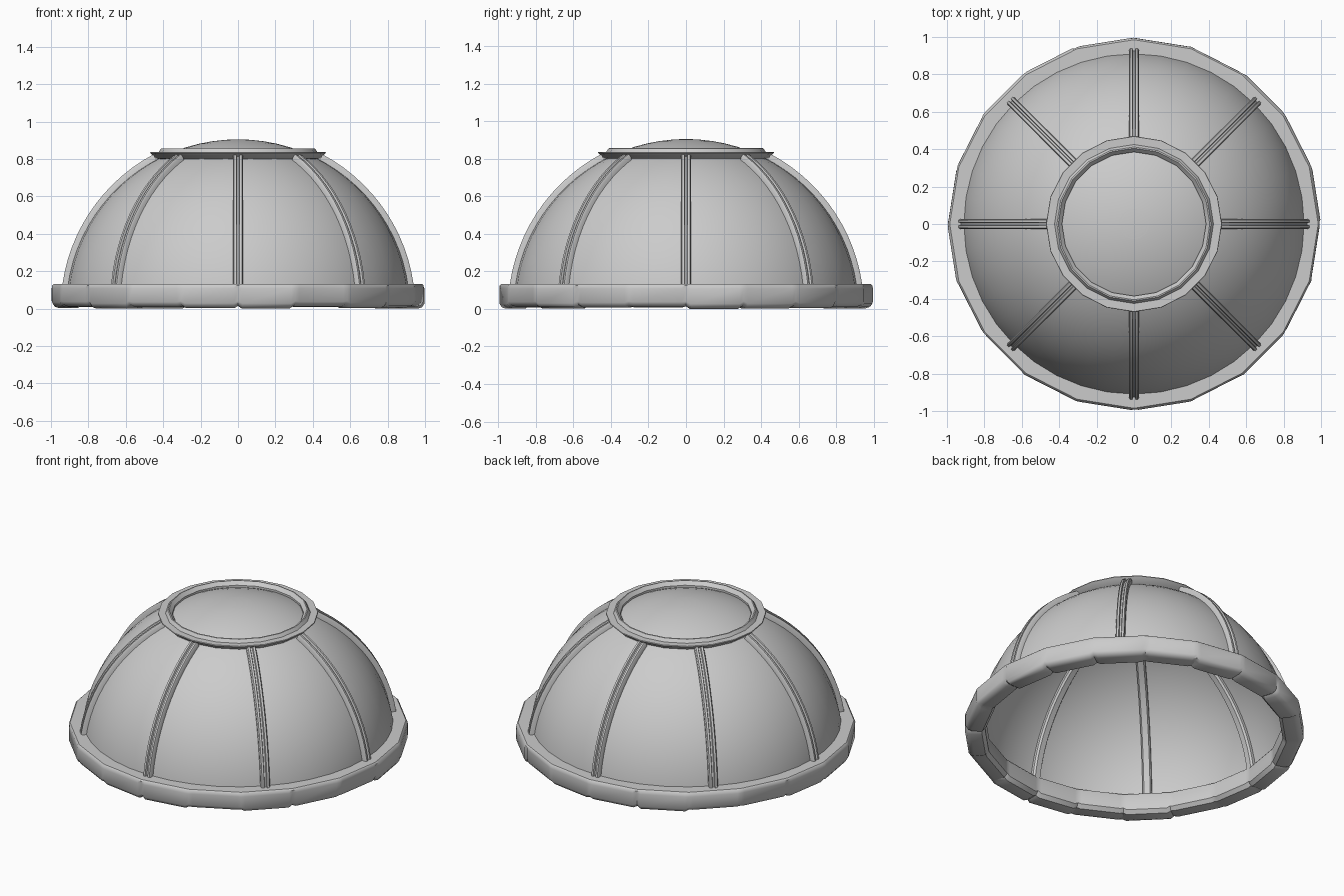
import bpy, math, random
from math import sin, cos, radians, pi

if "Cube" in bpy.data.objects:
    bpy.data.objects.remove(bpy.data.objects["Cube"])

random.seed(4)


def make(name, verts, faces, angle=35):
    mesh = bpy.data.meshes.new(name)
    mesh.from_pydata(verts, [], faces)
    obj = bpy.data.objects.new(name, mesh)
    bpy.context.collection.objects.link(obj)
    bpy.ops.object.select_all(action='DESELECT')
    obj.select_set(True)
    bpy.context.view_layer.objects.active = obj
    bpy.ops.object.mode_set(mode='EDIT')
    bpy.ops.mesh.select_all(action='SELECT')
    bpy.ops.mesh.remove_doubles(threshold=0.0001)
    bpy.ops.mesh.normals_make_consistent(inside=False)
    bpy.ops.object.mode_set(mode='OBJECT')
    bpy.ops.object.shade_smooth_by_angle(angle=radians(angle))
    return obj


def skin(sections, loop, closed):
    """Bridge equal-length sections into quads."""
    n, m = len(sections), len(sections[0])
    verts = [p for s in sections for p in s]
    faces = []
    for i in range(n if loop else n - 1):
        j = (i + 1) % n
        for k in range(m if closed else m - 1):
            l = (k + 1) % m
            faces.append((i * m + k, j * m + k, j * m + l, i * m + l))
    if closed and not loop:
        faces += [tuple(range(m)), tuple(range((n - 1) * m, n * m))]
    return verts, faces


def revolve(profile, sides):
    return [[(r * cos(2 * pi * i / sides), r * sin(2 * pi * i / sides), z)
             for r, z in profile] for i in range(sides)]


# Smooth dome shell, open underneath
R, H = 0.92, 0.905
arc = [radians(3 + 87 * i / 20) for i in range(21)]
make("dome_shell", *skin(revolve([(R * cos(a), H * sin(a)) for a in arc], 40), True, False), 40)

# Eight grooved ribs, standing proud both inside and outside the shell
rib_section = [(-0.018, 0.888), (0.018, 0.888), (0.027, 0.9), (0.027, 0.938),
               (0.021, 0.948), (0.009, 0.948), (0.005, 0.936), (-0.005, 0.936),
               (-0.009, 0.948), (-0.021, 0.948), (-0.027, 0.938), (-0.027, 0.9)]
for n in range(8):
    t = n * pi / 4
    sections = []
    for i in range(15):
        a = radians(4 + 57.5 * i / 14)
        sections.append([(r * cos(a) * cos(t) - w * sin(t),
                          r * cos(a) * sin(t) + w * cos(t),
                          r * sin(a) * 0.99) for w, r in rib_section])
    make(f"rib_{n + 1}", *skin(sections, False, True))

# Base ring of twenty slightly uneven stone-like blocks
base = [(0.875, 0.03), (0.895, 0.008), (0.965, 0.008), (0.988, 0.016), (1.0, 0.035),
        (1.0, 0.108), (0.993, 0.125), (0.985, 0.133), (0.885, 0.133), (0.875, 0.12)]
blocks = [(random.uniform(0, 0.006), random.uniform(-0.008, 0.004)) for _ in range(20)]
blocks[0] = (0, -0.008)
sections = []
for n in range(20):
    for d in (-1.3, 0, 1.3):
        t = radians(18 * n + d)
        chord = cos(radians(9)) / cos(radians(9 - abs(d)))
        inset, drop = blocks[n - 1] if d < 0 else blocks[n]
        if d == 0:
            inset, drop = (0.014 if n % 3 == 0 else 0.004), 0.006
        ring = []
        for r, z in base:
            outer = 0.95 < r and z < 0.12
            rr = (r - (inset if outer else 0)) * chord
            ring.append((rr * cos(t), rr * sin(t), z + (drop if z < 0.04 else 0)))
        sections.append(ring)
make("base_ring", *skin(sections, True, True), 40)

# Flared collar with a second, smaller lip around the crown
collar = [(0.425, 0.80), (0.437, 0.803), (0.47, 0.832), (0.468, 0.837), (0.425, 0.836),
          (0.412, 0.856), (0.405, 0.857), (0.385, 0.835), (0.385, 0.80)]
make("crown_collar", *skin(revolve(collar, 20), True, True), 30)

# Inset crown plate closing the apex
cap = [(0.0, H)] + [(R * sin(radians(a)), H * cos(radians(a))) for a in (3, 5)]
make("crown_cap", *skin(revolve(cap, 40), True, False), 40)
